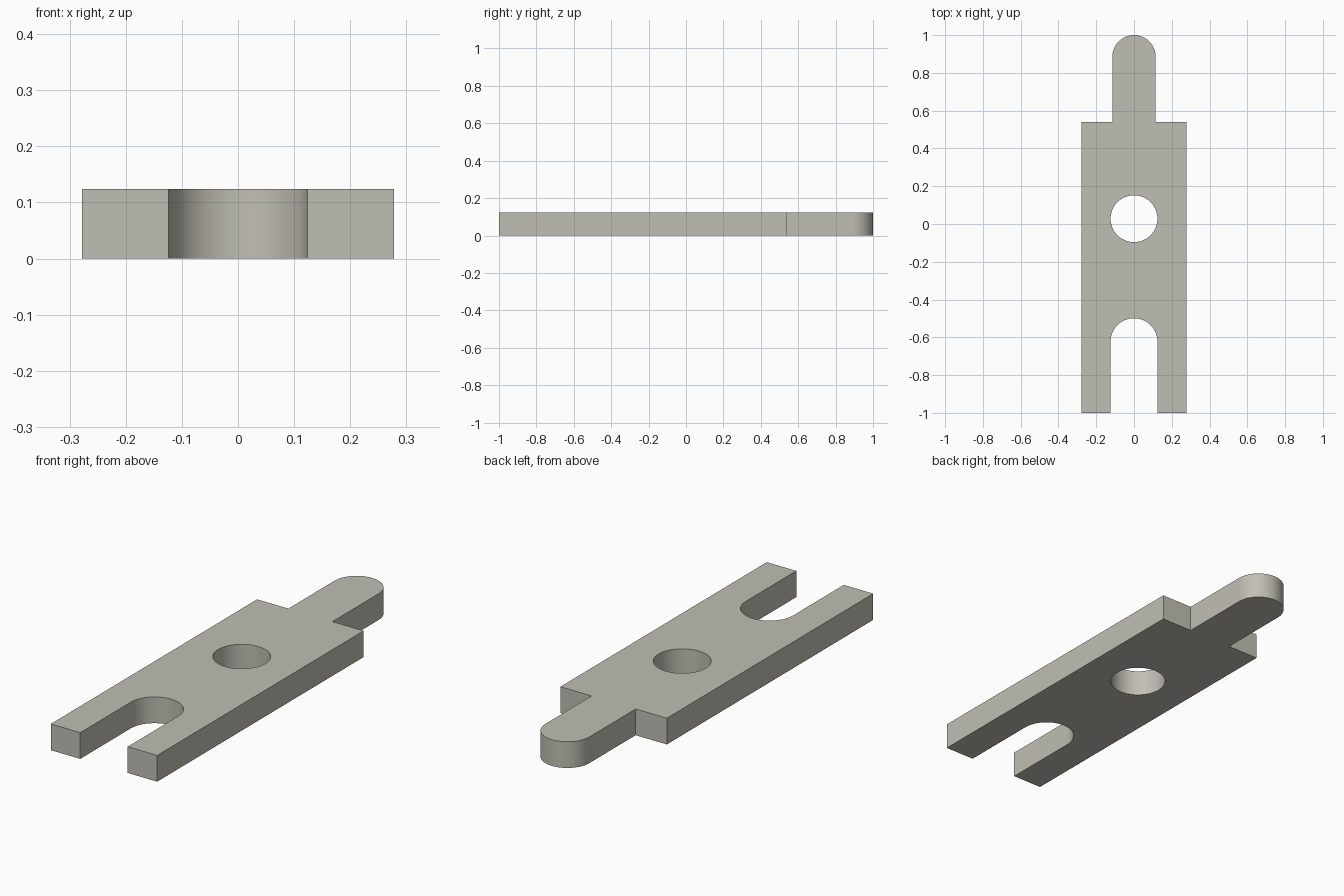
import bpy
import bmesh
from math import sin, cos, pi, radians

cube = bpy.data.objects.get("Cube")
if cube:
    bpy.data.objects.remove(cube, do_unlink=True)

HALF_W, THICK = 0.278, 0.124
SLOT_R, SLOT_Y = 0.124, -0.623
HOLE_R, HOLE_Y = 0.124, 0.028
TONGUE_R, SHOULDER_Y = 0.115, 0.54


def arc(r, cy, start, end, steps):
    """Points on an arc centred on x = 0."""
    angles = [start + (end - start) * i / steps for i in range(steps + 1)]
    return [(r * cos(a), cy + r * sin(a)) for a in angles]


# Outline: right leg, body, rounded tongue, left leg, round-ended slot
outline = [(SLOT_R, -1), (HALF_W, -1), (HALF_W, SHOULDER_Y), (TONGUE_R, SHOULDER_Y)]
outline += arc(TONGUE_R, 1 - TONGUE_R, 0, pi, 32)
outline += [(-TONGUE_R, SHOULDER_Y), (-HALF_W, SHOULDER_Y), (-HALF_W, -1), (-SLOT_R, -1)]
outline += arc(SLOT_R, SLOT_Y, pi, 0, 32)
hole = arc(HOLE_R, HOLE_Y, 0, 2 * pi, 64)[:-1]

# Fill the profile around the hole and extrude it to full thickness
bm = bmesh.new()
edges = []
for loop in (outline, hole):
    verts = [bm.verts.new((x, y, 0)) for x, y in loop]
    edges += [bm.edges.new((v, verts[i - 1])) for i, v in enumerate(verts)]
bmesh.ops.triangle_fill(bm, edges=edges, use_beauty=True, use_dissolve=False, normal=(0, 0, 1))
result = bmesh.ops.extrude_face_region(bm, geom=bm.faces[:], use_keep_orig=True)
top = [g for g in result["geom"] if isinstance(g, bmesh.types.BMVert)]
bmesh.ops.translate(bm, verts=top, vec=(0, 0, THICK))
bmesh.ops.recalc_face_normals(bm, faces=bm.faces[:])
mesh = bpy.data.meshes.new("slotted_plate")
bm.to_mesh(mesh)
bm.free()

plate = bpy.data.objects.new("slotted_plate", mesh)
bpy.context.collection.objects.link(plate)

# Warm grey material
color = (0.53, 0.52, 0.46, 1)
mat = bpy.data.materials.new("warm grey")
mat.use_nodes = True
mat.diffuse_color = color
mat.node_tree.nodes["Principled BSDF"].inputs["Base Color"].default_value = color
mesh.materials.append(mat)

# Smooth curved walls, crisp edges
bpy.ops.object.select_all(action="DESELECT")
plate.select_set(True)
bpy.context.view_layer.objects.active = plate
bpy.ops.object.shade_smooth_by_angle(angle=radians(30))
